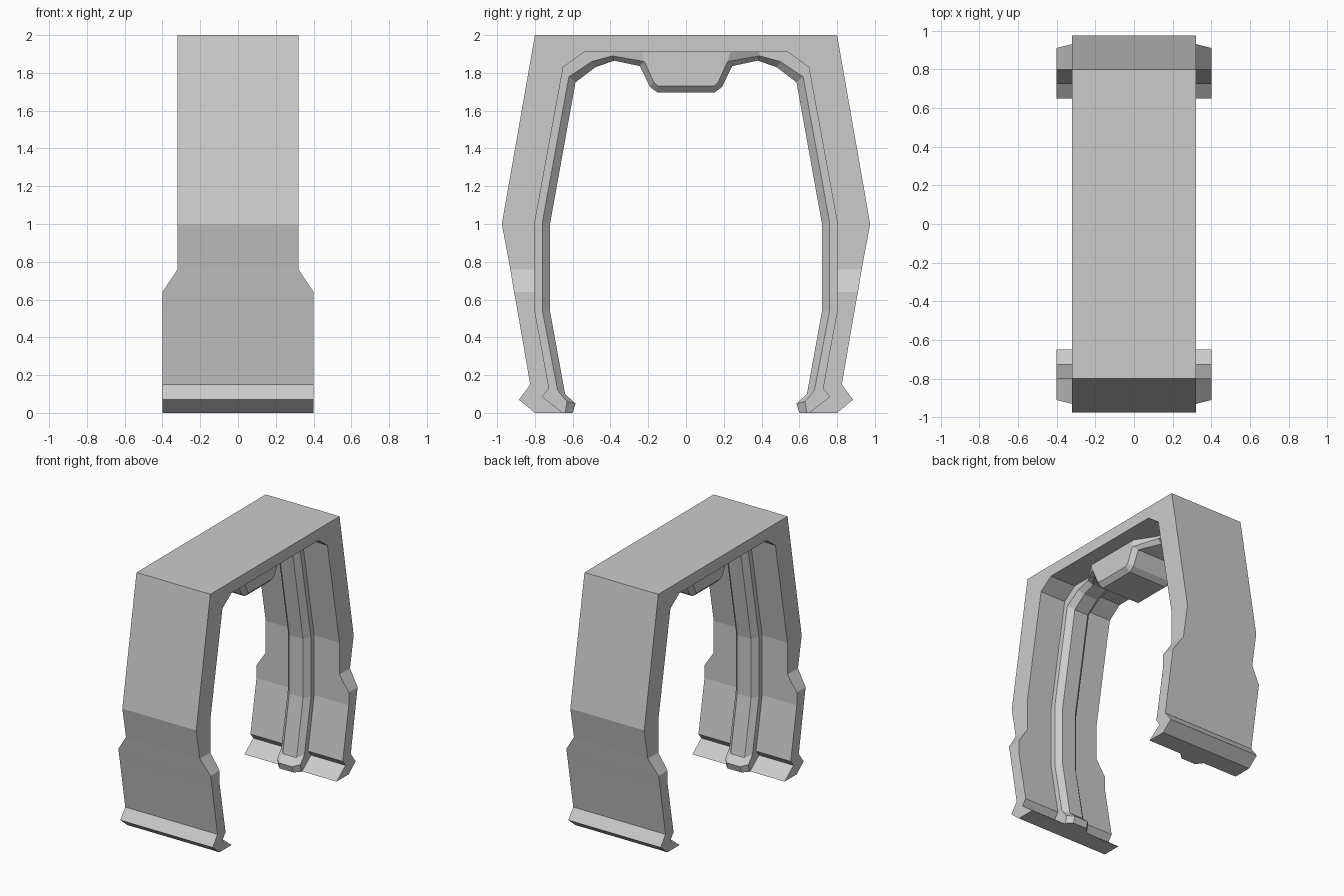
import bpy
import bmesh

default_cube = bpy.data.objects.get("Cube")
if default_cube:
    bpy.data.objects.remove(default_cube, do_unlink=True)

# One plain grey for the whole frame
grey = bpy.data.materials.new("plain grey")
grey.use_nodes = True
grey.diffuse_color = (0.6, 0.6, 0.6, 1)
grey.node_tree.nodes["Principled BSDF"].inputs["Base Color"].default_value = grey.diffuse_color


def loft_half_arch(object_name, rings):
    """Skin closed rings from the foot to the middle, then mirror front to back."""
    mesh = bpy.data.meshes.new(object_name)
    shape = bmesh.new()
    loops = [[shape.verts.new(point) for point in ring] for ring in rings]
    for lower, upper in zip(loops, loops[1:]):
        for index in range(len(lower)):
            following = (index + 1) % len(lower)
            shape.faces.new((lower[index], lower[following], upper[following], upper[index]))
    shape.faces.new(loops[0])
    bmesh.ops.recalc_face_normals(shape, faces=shape.faces[:])
    # Close the middle only while the normals are found, so the mirror stays open there
    shape.to_mesh(mesh)
    shape.free()
    mesh.materials.append(grey)
    part = bpy.data.objects.new(object_name, mesh)
    bpy.context.collection.objects.link(part)
    mirror = part.modifiers.new("front and back", 'MIRROR')
    mirror.use_axis = (False, True, False)
    mirror.use_clip = True
    return part


def shell_ring(half_width, outer, inner):
    """Rectangular section across the wide outer band."""
    return [(-half_width, *outer), (half_width, *outer),
            (half_width, *inner), (-half_width, *inner)]


def rib_ring(shoulder_width, crest_width, base, shoulder, crest):
    """Section with straight sides and a chamfered crest."""
    return [(-shoulder_width, *base), (shoulder_width, *base),
            (shoulder_width, *shoulder), (crest_width, *crest),
            (-crest_width, *crest), (-shoulder_width, *shoulder)]


# Outer band: hooked feet, wide lower legs, narrower upper legs and flat roof
wide, narrow = 0.4, 0.32
loft_half_arch("arch_band", [
    shell_ring(wide, outer=(0.8, 0), inner=(0.65, 0)),
    shell_ring(wide, outer=(0.885, 0.07), inner=(0.76, 0.085)),
    shell_ring(wide, outer=(0.825, 0.15), inner=(0.725, 0.13)),
    shell_ring(wide, outer=(0.892, 0.54), inner=(0.8, 0.54)),
    shell_ring(wide, outer=(0.91, 0.64), inner=(0.8, 0.64)),
    shell_ring(narrow, outer=(0.93, 0.76), inner=(0.8, 0.76)),
    shell_ring(narrow, outer=(0.975, 1), inner=(0.8, 1.01)),
    shell_ring(narrow, outer=(0.8, 2), inner=(0.65, 1.83)),
    shell_ring(narrow, outer=(0.54, 2), inner=(0.54, 1.91)),
    shell_ring(narrow, outer=(0, 2), inner=(0, 1.91)),
])

# Inner rib: toe, leg ridge, corner, then a flare into the hanging centre block
slim, crest = 0.1, 0.06
block, block_crest = 0.2, 0.165
loft_half_arch("inner_rib_and_block", [
    rib_ring(slim, crest, base=(0.7, 0), shoulder=(0.64, 0), crest=(0.6, 0)),
    rib_ring(slim, crest, base=(0.78, 0.08), shoulder=(0.63, 0.06), crest=(0.585, 0.05)),
    rib_ring(slim, crest, base=(0.76, 0.13), shoulder=(0.68, 0.12), crest=(0.64, 0.1)),
    rib_ring(slim, crest, base=(0.82, 0.54), shoulder=(0.76, 0.54), crest=(0.72, 0.54)),
    rib_ring(slim, crest, base=(0.82, 1.01), shoulder=(0.76, 1.01), crest=(0.72, 1)),
    rib_ring(slim, crest, base=(0.67, 1.84), shoulder=(0.62, 1.78), crest=(0.585, 1.75)),
    rib_ring(slim, crest, base=(0.54, 1.93), shoulder=(0.5, 1.86), crest=(0.48, 1.83)),
    rib_ring(slim, crest, base=(0.39, 1.93), shoulder=(0.39, 1.89), crest=(0.38, 1.865)),
    rib_ring(block, block_crest, base=(0.24, 1.93), shoulder=(0.22, 1.86), crest=(0.245, 1.836)),
    rib_ring(block, block_crest, base=(0.18, 1.93), shoulder=(0.17, 1.75), crest=(0.19, 1.725)),
    rib_ring(block, block_crest, base=(0.15, 1.93), shoulder=(0.15, 1.73), crest=(0.15, 1.695)),
    rib_ring(block, block_crest, base=(0, 1.93), shoulder=(0, 1.73), crest=(0, 1.695)),
])
